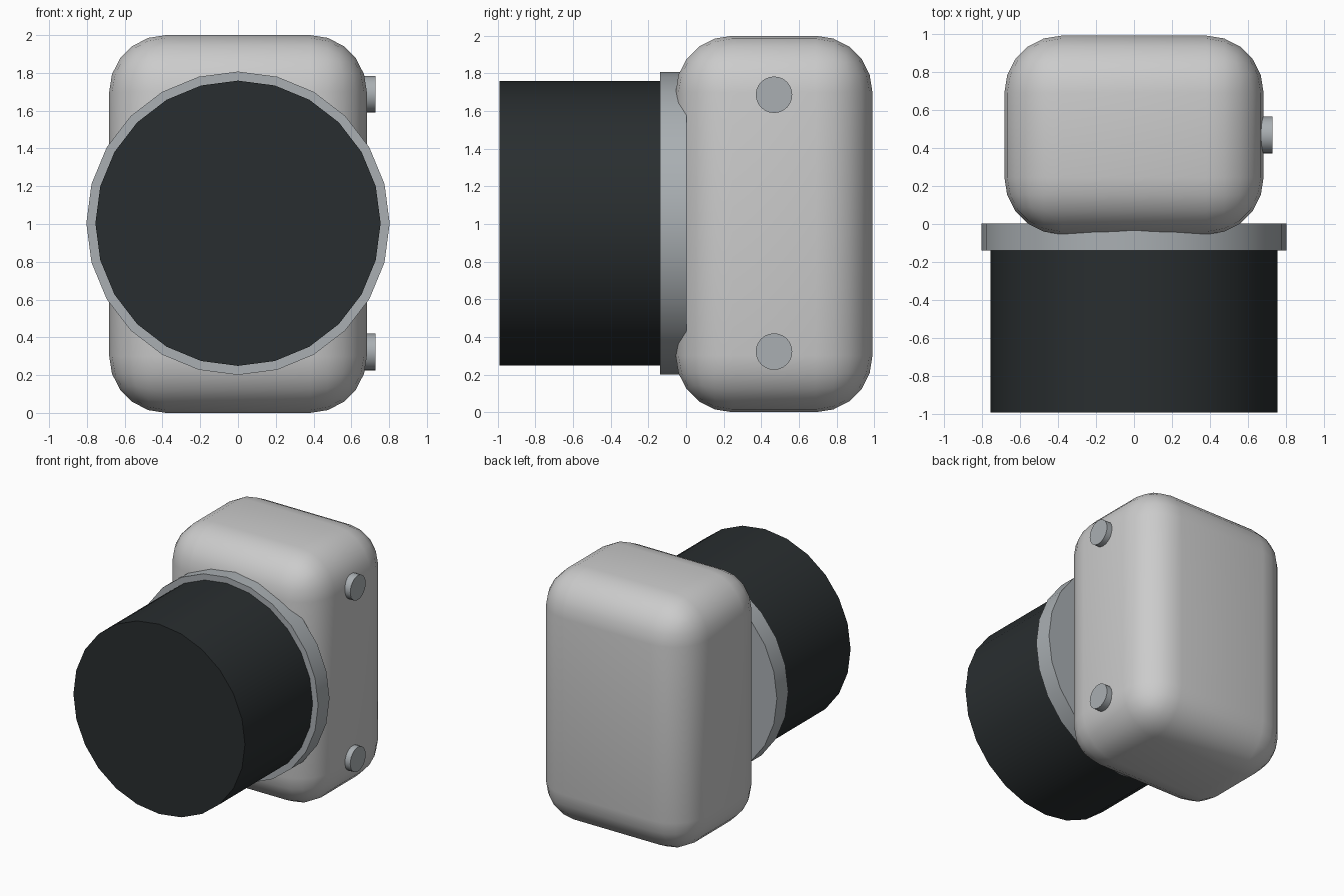
import bpy, math

if "Cube" in bpy.data.objects:
    bpy.data.objects.remove(bpy.data.objects["Cube"])


def smooth(obj):
    bpy.context.view_layer.objects.active = obj
    bpy.ops.object.select_all(action='DESELECT')
    obj.select_set(True)
    bpy.ops.object.shade_smooth_by_angle(angle=math.radians(40))


def paint(obj, name, rgb):
    mat = bpy.data.materials.get(name) or bpy.data.materials.new(name)
    mat.diffuse_color = (*rgb, 1)
    mat.use_nodes = True
    mat.node_tree.nodes["Principled BSDF"].inputs["Base Color"].default_value = mat.diffuse_color
    obj.data.materials.append(mat)


def cylinder(name, radius, depth, loc, rot):
    bpy.ops.mesh.primitive_cylinder_add(vertices=24, radius=radius, depth=depth,
                                        location=loc, rotation=rot)
    obj = bpy.context.object
    obj.name = name
    smooth(obj)
    return obj


# rounded housing
bpy.ops.mesh.primitive_cube_add(size=1, location=(0, 0.468, 1))
body = bpy.context.object
body.name = "housing"
body.scale = (1.364, 1.046, 2)
bpy.ops.object.transform_apply(location=False, rotation=False, scale=True)
bevel = body.modifiers.new("round_edges", 'BEVEL')
bevel.width = 0.3
bevel.segments = 5
bpy.ops.object.modifier_apply(modifier="round_edges")
smooth(body)

# flange ring and dark barrel, both pointing forward
CENTRE_Z = 1.004
FORWARD = (math.pi / 2, 0, 0)
flange = cylinder("flange", 0.803, 0.143, (0, -0.068, CENTRE_Z), FORWARD)
paint(flange, "steel", (0.40, 0.43, 0.45))
barrel = cylinder("barrel", 0.755, 0.90, (0, -0.541, CENTRE_Z), FORWARD)
paint(barrel, "dark", (0.022, 0.027, 0.029))

# two round buttons on the right side
for name, z in (("upper_button", 1.687), ("lower_button", 0.322)):
    button = cylinder(name, 0.097, 0.1, (0.678, 0.468, z), (0, math.pi / 2, 0))
    paint(button, "steel", (0.40, 0.43, 0.45))
